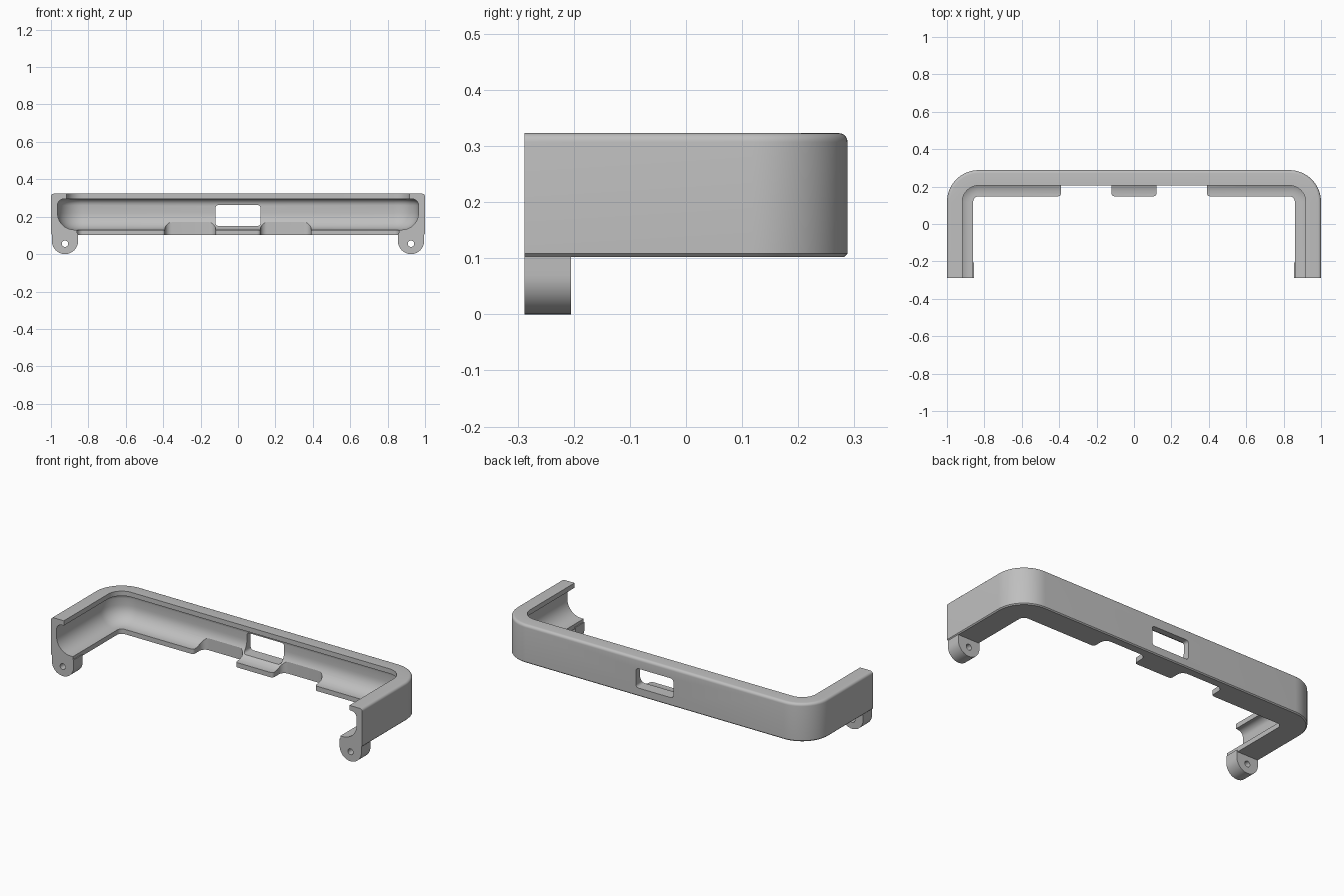
import bpy, bmesh
from math import sin, cos, pi, radians
from mathutils import Vector

if "Cube" in bpy.data.objects:
    bpy.data.objects.remove(bpy.data.objects["Cube"], do_unlink=True)

grey = bpy.data.materials.new("light grey")
grey.use_nodes = True
grey.diffuse_color = (0.52, 0.52, 0.52, 1)
grey.node_tree.nodes["Principled BSDF"].inputs["Base Color"].default_value = (0.52, 0.52, 0.52, 1)

HALF_X, HALF_Y, CORNER = 1.0, 0.288, 0.17
BOTTOM, TOP = 0.102, 0.323


def arc(cx, cy, r, start, end, steps=6):
    """Points on an arc, angles in degrees."""
    angles = [radians(start + (end - start) * i / steps) for i in range(steps + 1)]
    return [(cx + r * cos(a), cy + r * sin(a)) for a in angles]


def make_object(name, bm):
    bmesh.ops.recalc_face_normals(bm, faces=bm.faces)
    mesh = bpy.data.meshes.new(name)
    bm.to_mesh(mesh)
    bm.free()
    mesh.materials.append(grey)
    obj = bpy.data.objects.new(name, mesh)
    bpy.context.collection.objects.link(obj)
    return obj


def loft(name, rings):
    """Skin closed rings and cap both ends."""
    bm = bmesh.new()
    loops = [[bm.verts.new(p) for p in ring] for ring in rings]
    for a, b in zip(loops, loops[1:]):
        for i in range(len(a)):
            j = (i + 1) % len(a)
            bm.faces.new((a[i], a[j], b[j], b[i]))
    bm.faces.new(loops[0])
    bm.faces.new(loops[-1])
    return make_object(name, bm)


def prism_y(name, outline, y0, y1):
    return loft(name, [[(x, y, z) for x, z in outline] for y in (y0, y1)])


def prism_z(name, outline, z0, z1):
    return loft(name, [[(x, y, z) for x, y in outline] for z in (z0, z1)])


def cut(obj, cutter):
    mod = obj.modifiers.new("cut", 'BOOLEAN')
    mod.operation, mod.solver, mod.object = 'DIFFERENCE', 'EXACT', cutter
    bpy.context.view_layer.objects.active = obj
    bpy.ops.object.modifier_apply(modifier=mod.name)
    bpy.data.objects.remove(cutter, do_unlink=True)


# C-shaped wall section: (distance inward from the outer face, height)
section = [(0.006, BOTTOM), (0.14, BOTTOM), (0.14, 0.13)]
section += arc(0.125, 0.22, 0.09, 270, 180, 10)
section += arc(0.07, 0.26, 0.035, 180, 90, 6)
section += [(0.082, 0.295), (0.082, TOP)]
section += arc(0.016, TOP - 0.016, 0.016, 90, 180, 5)
section += [(0, BOTTOM + 0.006)]

# U-shaped path: (outer point, outward direction)
cx, cy = HALF_X - CORNER, HALF_Y - CORNER
path = [(Vector((HALF_X, -HALF_Y)), Vector((1, 0)))]
for centre_x, start in ((cx, 0), (-cx, 90)):
    for i in range(17):
        a = radians(start + 90 * i / 16)
        n = Vector((cos(a), sin(a)))
        path.append((Vector((centre_x, cy)) + n * CORNER, n))
path.append((Vector((-HALF_X, -HALF_Y)), Vector((-1, 0))))
frame = loft("frame_shell", [[(*(p - n * d), z) for d, z in section] for p, n in path])

# Notches in the lower lip, leaving a centre tab
for side in (1, -1):
    lip = HALF_Y - 0.14
    back, r = HALF_Y - 0.05, 0.035
    x0, x1 = 0.12, 0.39
    outline = [(x0 - 0.015, lip - 0.04), (x0 - 0.015, lip)]
    outline += arc(x0 - 0.015, lip + 0.015, 0.015, -90, 0, 4)[1:]
    outline += arc(x0 + r, back - r, r, 180, 90)
    outline += arc(x1 - r, back - r, r, 90, 0)
    outline += arc(x1 + 0.015, lip + 0.015, 0.015, 180, 270, 4)
    outline += [(x1 + 0.015, lip - 0.04)]
    cut(frame, prism_z("notch_cutter", [(x * side, y) for x, y in outline], 0.05, 0.25))

# Window through the back wall
w, low, high, r = 0.12, 0.15, 0.262, 0.016
window = arc(w - r, high - r, r, 0, 90) + arc(r - w, high - r, r, 90, 180)
window += arc(r - w, low + r, r, 180, 270) + arc(w - r, low + r, r, 270, 360)
cut(frame, prism_y("window_cutter", window, 0.1, 0.35))

# Pierced mounting lugs under the front ends
parts = [frame]
for side, label in ((1, "left"), (-1, "right")):
    x = 0.925 * side
    outline = arc(x, 0.07, 0.07, 180, 360, 24) + [(x + 0.07, 0.112), (x - 0.07, 0.112)]
    lug = prism_y(label + "_mounting_lug", outline, -HALF_Y, -0.205)
    hole = arc(x, 0.055, 0.017, 0, 345, 23)
    cut(lug, prism_y("hole_cutter", hole, -0.35, -0.15))
    parts.append(lug)

bpy.ops.object.select_all(action='DESELECT')
for obj in parts:
    obj.select_set(True)
bpy.context.view_layer.objects.active = frame
bpy.ops.object.shade_smooth_by_angle(angle=radians(30))
